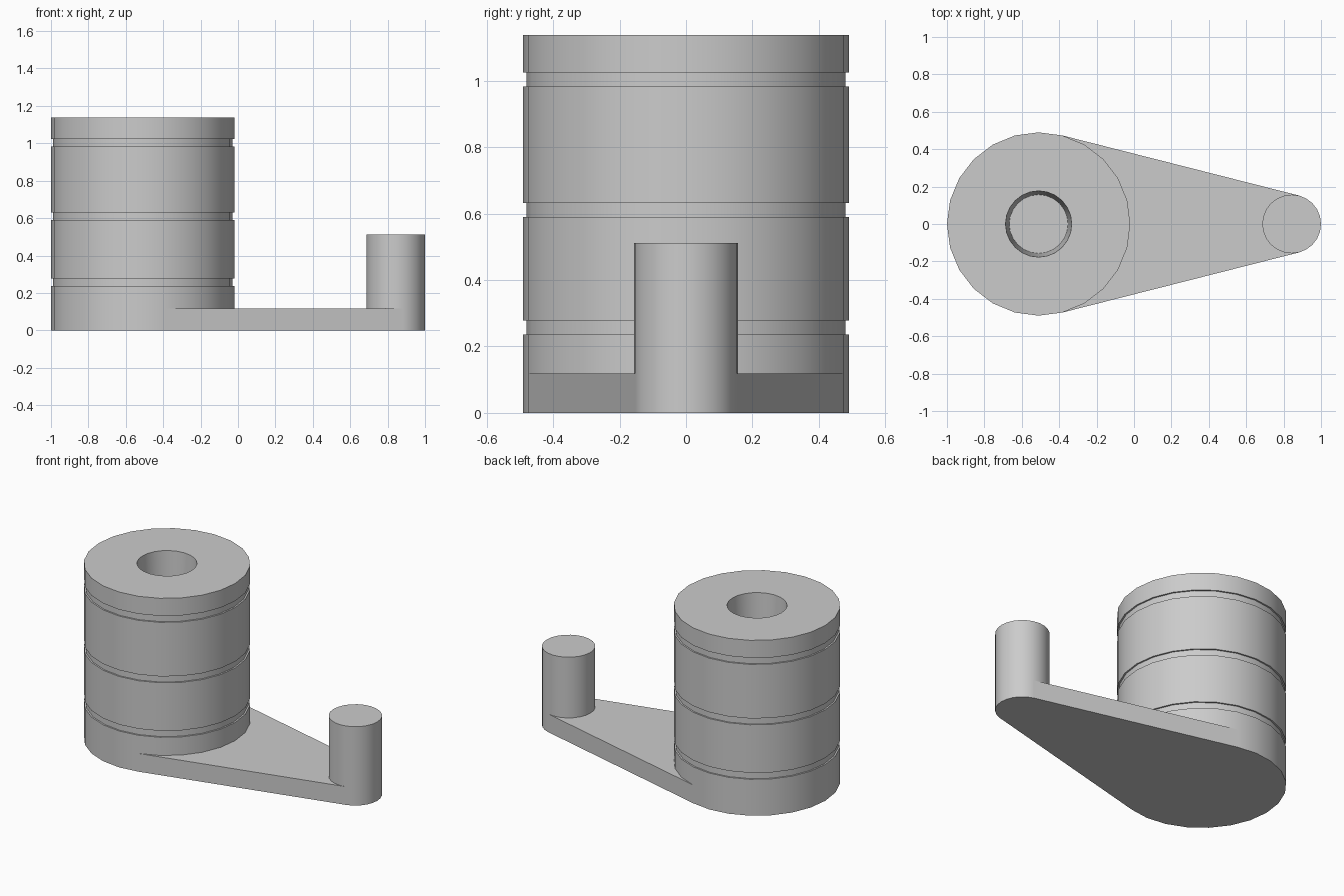
import bpy, bmesh, math

cube = bpy.data.objects.get("Cube")
if cube:
    bpy.data.objects.remove(cube)

GREY = (0.6, 0.6, 0.6, 1.0)
mat = bpy.data.materials.new("plain_grey")
mat.use_nodes = True
mat.diffuse_color = GREY
mat.node_tree.nodes["Principled BSDF"].inputs["Base Color"].default_value = GREY

SIDES = 24
STEP = 2 * math.pi / SIDES
HUB_X, HUB_R, HUB_TOP = -0.51, 0.49, 1.138
PIN_X, PIN_R, PIN_TOP = 0.843, 0.157, 0.512
ARM_TOP = 0.118


def point(cx, r, i):
    return cx + r * math.cos(i * STEP), r * math.sin(i * STEP)


def finish(name, bm):
    bmesh.ops.recalc_face_normals(bm, faces=bm.faces)
    mesh = bpy.data.meshes.new(name)
    bm.to_mesh(mesh)
    bm.free()
    mesh.materials.append(mat)
    obj = bpy.data.objects.new(name, mesh)
    bpy.context.collection.objects.link(obj)
    bpy.ops.object.select_all(action="DESELECT")
    obj.select_set(True)
    bpy.context.view_layer.objects.active = obj
    bpy.ops.object.shade_smooth_by_angle(angle=math.radians(30))
    return obj


def lathe(name, cx, profile):
    """Turn (radius, z) points about a vertical axis and cap the last ring."""
    bm = bmesh.new()
    rings = [[bm.verts.new((*point(cx, r, i), z)) for i in range(SIDES)]
             for r, z in profile]
    for a, b in zip(rings, rings[1:]):
        for i in range(SIDES):
            j = (i + 1) % SIDES
            bm.faces.new((a[i], a[j], b[j], b[i]))
    bm.faces.new(rings[-1])
    # an open bottom can flip the automatic normals, so close it while fixing
    base = bm.faces.new(rings[0][::-1])
    bmesh.ops.recalc_face_normals(bm, faces=bm.faces)
    bm.faces.remove(base)
    return finish(name, bm)


# Grooved hub with a tapered blind socket in its top
profile = [(HUB_R, 0)]
for low, high in ((0.236, 0.278), (0.59, 0.631), (0.982, 1.024)):
    profile += [(HUB_R, low), (HUB_R - 0.01, low),
                (HUB_R - 0.01, high), (HUB_R, high)]
profile += [(HUB_R, HUB_TOP), (0.177, HUB_TOP), (0.157, HUB_TOP - 0.4)]
lathe("grooved_hub", HUB_X, profile)

# Round pin at the narrow end
lathe("pin", PIN_X, [(PIN_R, 0), (PIN_R, PIN_TOP)])

# Tapered arm: its underside also closes the hub and the pin
T = 5  # ring step where the straight sides touch both circles
outline = [point(PIN_X, PIN_R, i) for i in range(-T, T + 1)]
outline += [point(HUB_X, HUB_R, i) for i in range(T, SIDES - T + 1)]
bm = bmesh.new()
under = [bm.verts.new((x, y, 0)) for x, y in outline]
bm.faces.new(under[::-1])
corners = [under[0], under[2 * T], under[2 * T + 1], under[-1]]
top = [bm.verts.new((v.co.x, v.co.y, ARM_TOP)) for v in corners]
bm.faces.new(top)
for a, b in ((1, 2), (3, 0)):
    bm.faces.new((corners[a], corners[b], top[b], top[a]))
finish("arm", bm)
